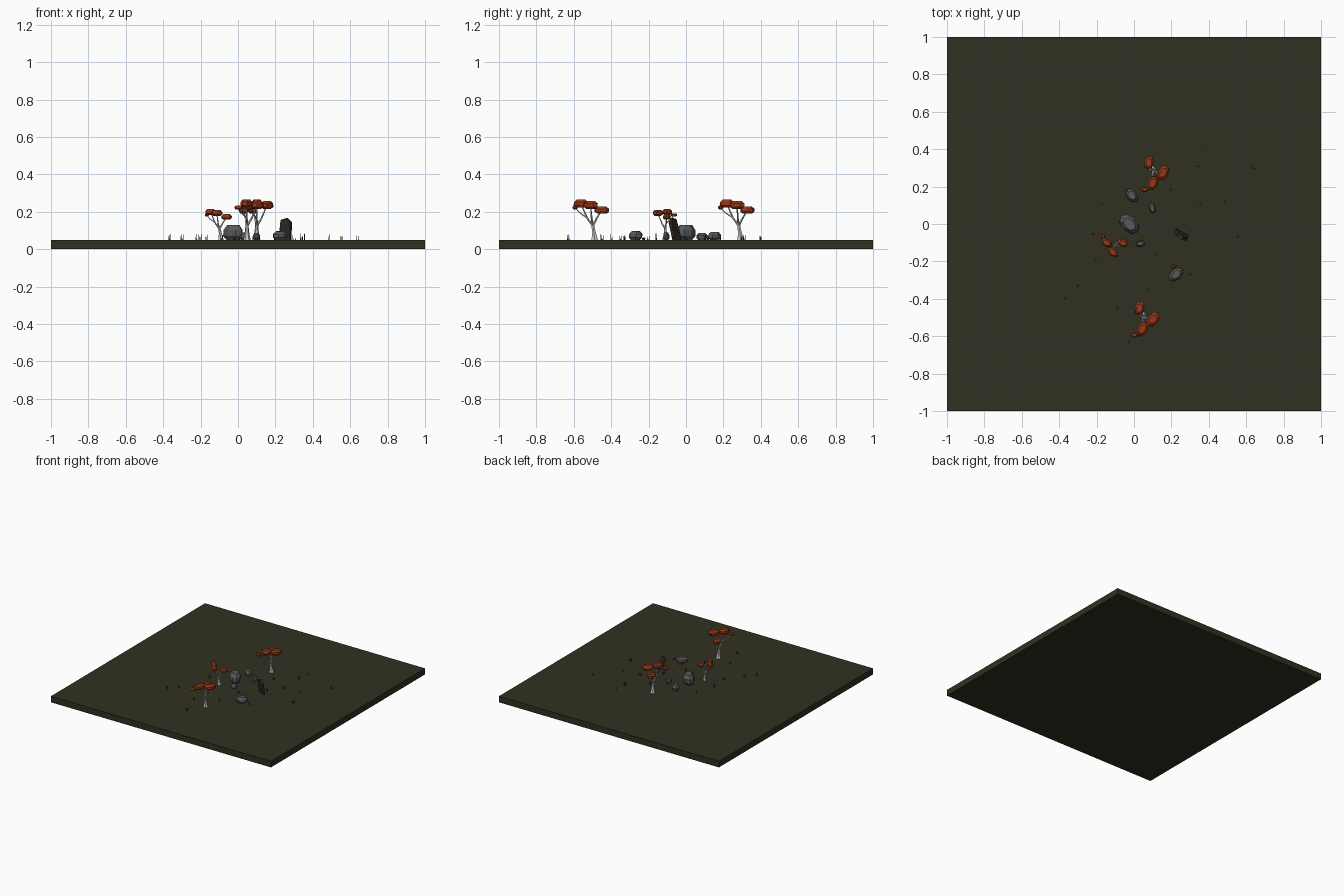
import bpy, bmesh, random
from math import radians, cos, sin, pi
from mathutils import Vector, Matrix

if "Cube" in bpy.data.objects:
    bpy.data.objects.remove(bpy.data.objects["Cube"])

random.seed(4)
G = 0.05  # ground level


def mat(name, r, g, b):
    m = bpy.data.materials.new(name)
    m.diffuse_color = (r, g, b, 1)
    m.use_nodes = True
    m.node_tree.nodes["Principled BSDF"].inputs["Base Color"].default_value = m.diffuse_color
    return m


SOIL = mat("soil", 0.03, 0.03, 0.015)
LEAF = mat("leaf", 0.30, 0.04, 0.01)
BARK = mat("pale_bark", 0.6, 0.6, 0.58)
STONE = mat("stone", 0.1, 0.1, 0.105)
DARK = mat("dark_stone", 0.035, 0.025, 0.017)
GRASS = mat("grass", 0.06, 0.06, 0.025)
DRY = mat("dry_grass", 0.16, 0.09, 0.05)


def finish(bm, name, material):
    bmesh.ops.recalc_face_normals(bm, faces=bm.faces)
    me = bpy.data.meshes.new(name)
    bm.to_mesh(me)
    bm.free()
    me.materials.append(material)
    ob = bpy.data.objects.new(name, me)
    bpy.context.collection.objects.link(ob)
    return ob


def tube(bm, path, radii, sides=6):
    """Tapered tube through upright points, capped at both ends."""
    rings = []
    for i, (p, r) in enumerate(zip(path, radii)):
        d = Vector(path[min(i + 1, len(path) - 1)]) - Vector(path[max(i - 1, 0)])
        q = Vector((0, 0, 1)).rotation_difference(d)
        rings.append([bm.verts.new(Vector(p) + q @ Vector((r * cos(a), r * sin(a), 0)))
                      for a in (2 * pi * k / sides for k in range(sides))])
    for a, b in zip(rings, rings[1:]):
        for k in range(sides):
            bm.faces.new((a[k], a[(k + 1) % sides], b[(k + 1) % sides], b[k]))
    bm.faces.new(rings[0][::-1])
    bm.faces.new(rings[-1])


def blob(bm, loc, half, angle, jitter=0.06, tilt=0):
    """Faceted, stretched and slightly irregular lump."""
    m = (Matrix.Translation(loc) @ Matrix.Rotation(radians(angle), 4, 'Z')
         @ Matrix.Rotation(radians(tilt), 4, 'Y') @ Matrix.Diagonal((*half, 1)))
    vs = bmesh.ops.create_uvsphere(bm, u_segments=8, v_segments=5, radius=1)["verts"]
    for v in vs:
        v.co *= 1 + random.uniform(-jitter, jitter)
        v.co.z = max(-0.8, min(0.88, v.co.z * 1.1))
    bmesh.ops.transform(bm, matrix=m, verts=vs)


# ground slab
bm = bmesh.new()
bmesh.ops.create_cube(bm, size=1, matrix=Matrix.Translation((0, 0, G / 2)) @ Matrix.Diagonal((2, 2, G, 1)))
finish(bm, "ground", SOIL)

# canopy clumps of one tree: centre, half sizes, heading
CLUMPS = [((-0.018, 0.050, 0.158), (0.040, 0.027, 0.023), 80),
          ((0.055, -0.010, 0.185), (0.047, 0.029, 0.025), 55),
          ((-0.003, -0.062, 0.193), (0.045, 0.028, 0.025), 62),
          ((-0.046, -0.093, 0.172), (0.022, 0.014, 0.013), 10)]


def tree(name, x, y, scale, angle):
    m = (Matrix.Translation((x, y, G)) @ Matrix.Rotation(radians(angle), 4, 'Z')
         @ Matrix.Scale(scale, 4))
    bm = bmesh.new()
    tube(bm, [(0, 0.012, -0.004), (0, 0.01, 0.02), (0, 0.006, 0.05), (0, 0, 0.09)],
         [0.021, 0.015, 0.0105, 0.0075])
    for c, h, a in CLUMPS[:3]:
        c = Vector(c)
        tube(bm, [(0, 0.002, 0.075), (c.x * .45, c.y * .45, 0.115), c], [0.007, 0.005, 0.003], 5)
    tube(bm, [(-0.002, -0.03, 0.118), (-0.03, -0.07, 0.145), CLUMPS[3][0]], [0.004, 0.003, 0.002], 5)
    finish(bm, name + "_trunk", BARK).matrix_world = m
    bm = bmesh.new()
    for c, h, a in CLUMPS:
        blob(bm, c, h, a)
    finish(bm, name + "_canopy", LEAF).matrix_world = m


tree("back_tree", 0.10, 0.28, 1.0, 3)
tree("front_tree", 0.048, -0.50, 1.0, 0)
tree("small_tree", -0.10, -0.11, 0.77, -98)

# boulders: x, y, half length, half width, height, heading
for i, (x, y, l, w, h, a) in enumerate([
        (-0.025, 0.000, 0.066, 0.043, 0.080, -45),
        (-0.012, 0.152, 0.043, 0.028, 0.042, -50),
        (0.098, 0.085, 0.032, 0.018, 0.036, 100),
        (0.035, -0.105, 0.027, 0.017, 0.038, 10),
        (0.225, -0.270, 0.047, 0.031, 0.046, 42)]):
    bm = bmesh.new()
    blob(bm, (x, y, G + h * 0.45), (l, w, h * 0.62), a)
    finish(bm, f"boulder_{i + 1}", STONE)

# leaning standing stone with an uneven top
bm = bmesh.new()
outline = [(-0.036, -0.005), (0.034, -0.005), (0.038, 0.098), (0.012, 0.12), (-0.022, 0.108)]
face = bm.faces.new([bm.verts.new((px, -0.009, pz)) for px, pz in outline])
ext = bmesh.ops.extrude_face_region(bm, geom=[face])["geom"]
bmesh.ops.translate(bm, vec=(0, 0.018, 0), verts=[v for v in ext if isinstance(v, bmesh.types.BMVert)])
slab = finish(bm, "standing_stone", DARK)
slab.matrix_world = (Matrix.Translation((0.252, -0.048, G)) @ Matrix.Rotation(radians(-30), 4, 'Z')
                     @ Matrix.Rotation(radians(10), 4, 'X') @ Matrix.Rotation(radians(5), 4, 'Y'))

# fallen leaf clump beside the front boulder
bm = bmesh.new()
blob(bm, (0.21, -0.226, G + 0.006), (0.017, 0.009, 0.008), 10)
finish(bm, "fallen_leaves", LEAF)

# scattered grass tufts, each a few thin blades
TUFTS = [(0.34, 0.31), (0.64, 0.30), (0.55, -0.065), (0.48, 0.12), (-0.02, -0.63), (-0.37, -0.40),
         (-0.09, -0.45), (0.07, -0.35), (0.11, -0.155), (0.30, -0.27), (-0.30, -0.33), (-0.20, -0.20),
         (-0.17, 0.10), (0.35, 0.10), (0.27, 0.0), (0.36, 0.40), (-0.22, -0.05), (0.20, 0.18)]
for i, (x, y) in enumerate(TUFTS):
    bm = bmesh.new()
    for k in range(3):
        a = random.uniform(0, 2 * pi)
        d, h = Vector((cos(a), sin(a), 0)), random.uniform(0.018, 0.036)
        p = Vector((x, y, G - 0.002)) + d * 0.006
        tube(bm, [p, p + d * 0.002 + Vector((0, 0, h))], [0.0028, 0.0006], 3)
    finish(bm, f"grass_tuft_{i + 1}", DRY if i % 3 == 0 else GRASS)
